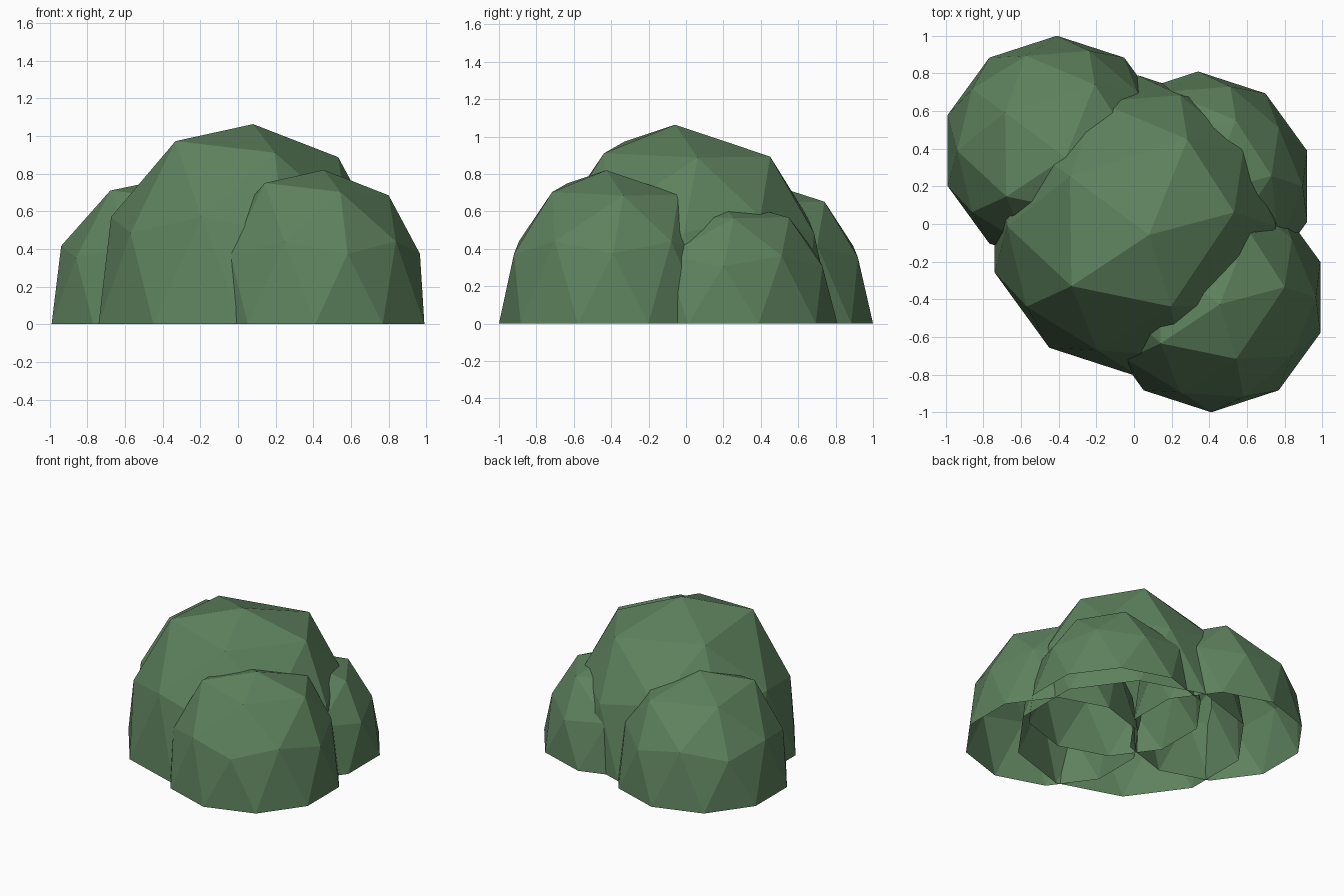
import bpy, bmesh, math
from mathutils import Vector

if "Cube" in bpy.data.objects:
    bpy.data.objects.remove(bpy.data.objects["Cube"])

leaf = bpy.data.materials.new("leaf_green")
leaf.diffuse_color = (0.11, 0.22, 0.11, 1)
leaf.use_nodes = True
leaf.node_tree.nodes["Principled BSDF"].inputs["Base Color"].default_value = leaf.diffuse_color

# shared irregular crown of the unit dome: regular position -> nudged position
def ring(angle):
    a = math.radians(angle)
    return Vector((0.5257 * math.cos(a), 0.5257 * math.sin(a), 0.8507))

CROWN = [
    (Vector((0, 0, 1)), (0.075, -0.06, 1.0)),
    (ring(0), (0.64, 0.09, 0.835)),
    (ring(72), (0.33, 0.575, 0.84)),
    (ring(144), (-0.45, 0.33, 0.87)),
    (ring(216), (-0.44, -0.40, 0.915)),
    (ring(288), (0.22, -0.535, 0.857)),
]


def clump(name, x, y, radius, height):
    """Open-bottomed low-poly dome with an uneven crown."""
    bm = bmesh.new()
    bmesh.ops.create_icosphere(bm, subdivisions=2, radius=1)
    bmesh.ops.delete(bm, geom=[v for v in bm.verts if v.co.z < -0.05], context='VERTS')
    for v in bm.verts:
        for regular, nudged in CROWN:
            if (v.co - regular).length < 0.05:
                v.co = nudged
                break
        else:
            if v.co.z > 0.1:
                v.co *= 1.02
            else:
                v.co.z = 0
        v.co = (v.co.x * radius, v.co.y * radius, v.co.z * height)
    me = bpy.data.meshes.new(name)
    bm.to_mesh(me)
    bm.free()
    me.materials.append(leaf)
    ob = bpy.data.objects.new(name, me)
    ob.location = (x, y, 0)
    bpy.context.collection.objects.link(ob)


# tall middle clump and three lower ones around it
clump("main_clump", 0.02, -0.01, 0.80, 1.063)
clump("front_right_clump", 0.41, -0.39, 0.61, 0.82)
clump("back_left_clump", -0.41, 0.39, 0.61, 0.776)
clump("back_right_clump", 0.34, 0.20, 0.61, 0.675)
